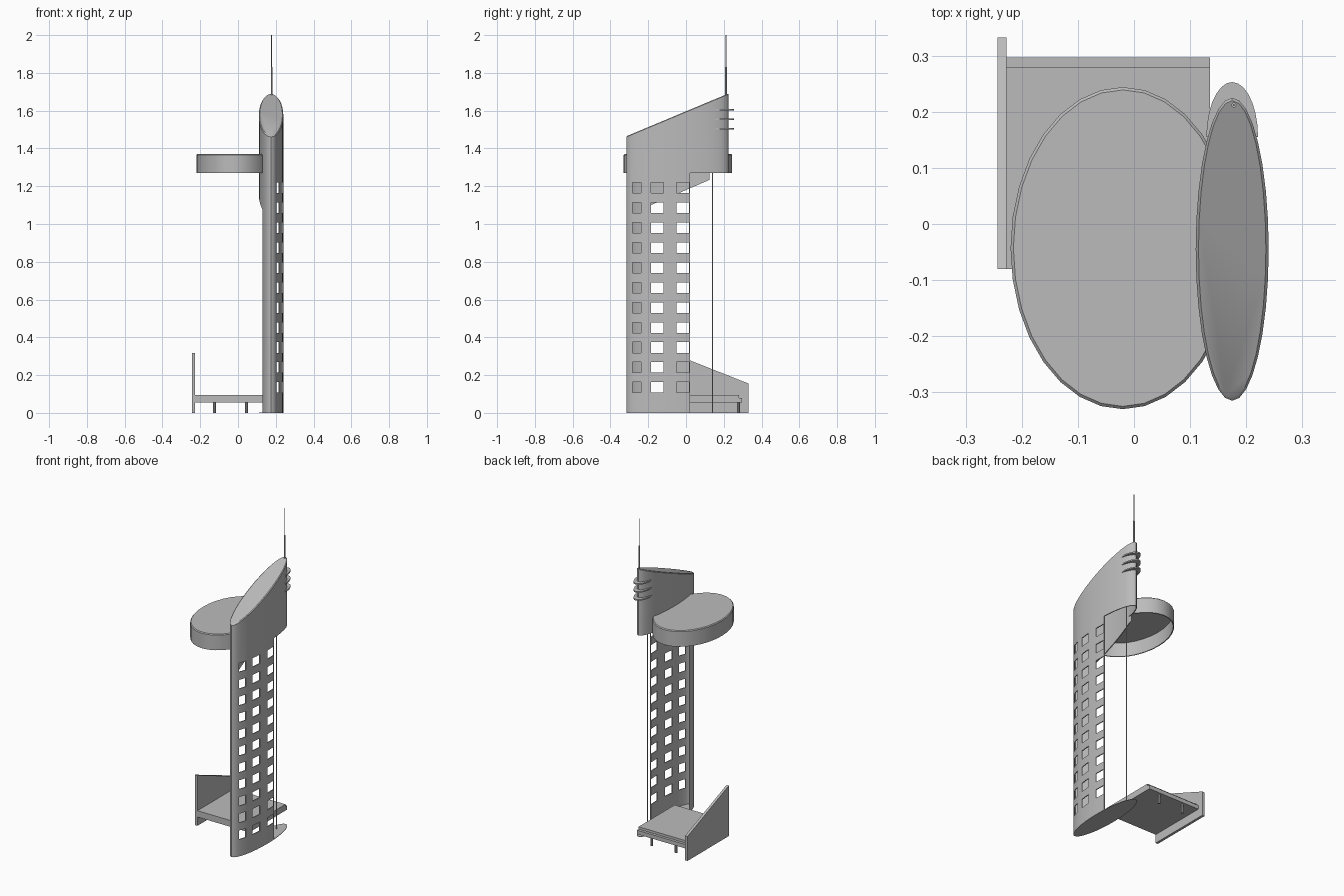
import bpy, bmesh, math
from mathutils import Vector

old = bpy.data.objects.get("Cube")
if old:
    bpy.data.objects.remove(old, do_unlink=True)

grey = bpy.data.materials.new("concrete grey")
grey.use_nodes = True
colour = (0.5, 0.5, 0.5, 1)
grey.diffuse_color = colour
grey.node_tree.nodes["Principled BSDF"].inputs["Base Color"].default_value = colour

TOWER = (0.175, -0.045, 0.065, 0.27)   # centre x, y and radii
POD = (-0.02, -0.043, 0.2, 0.287)
WALL = 0.006


def roof_z(y):
    return 1.465 + 0.418 * (y + 0.315)


def ellipse(shape, inset=0, n=32):
    cx, cy, a, b = shape
    return [(cx + (a - inset) * math.cos(2 * math.pi * i / n),
             cy + (b - inset) * math.sin(2 * math.pi * i / n)) for i in range(n)]


def finish(name, bm):
    bmesh.ops.recalc_face_normals(bm, faces=bm.faces)
    mesh = bpy.data.meshes.new(name)
    bm.to_mesh(mesh)
    bm.free()
    mesh.materials.append(grey)
    ob = bpy.data.objects.new(name, mesh)
    bpy.context.collection.objects.link(ob)
    return ob


def loft(name, rings, closed=False):
    """Skin rings of points; cap the ends, or join last to first if closed."""
    bm = bmesh.new()
    vs = [[bm.verts.new(p) for p in ring] for ring in rings]
    pairs = list(zip(vs, vs[1:]))
    if closed:
        pairs.append((vs[-1], vs[0]))
    else:
        bm.faces.new(vs[0])
        bm.faces.new(vs[-1])
    for lo, hi in pairs:
        n = len(lo)
        for i in range(n):
            j = (i + 1) % n
            bm.faces.new((lo[i], lo[j], hi[j], hi[i]))
    return finish(name, bm)


def level(pts, z):
    return [(x, y, z) for x, y in pts]


def slab_x(name, profile, x0, x1):
    """Extrude a (y, z) profile along x."""
    return loft(name, [[(x, y, z) for y, z in profile] for x in (x0, x1)])


def boxes(name, spans):
    bm = bmesh.new()
    for lo, hi in spans:
        lo, hi = Vector(lo), Vector(hi)
        made = bmesh.ops.create_cube(bm, size=1)["verts"]
        for v in made:
            v.co = (lo + hi) / 2 + v.co * (hi - lo)
    return finish(name, bm)


def rod(name, x, y, z0, z1, r):
    return loft(name, [level(ellipse((x, y, r, r), n=10), z) for z in (z0, z1)])


def cut(ob, cutter):
    mod = ob.modifiers.new("cut", "BOOLEAN")
    mod.operation = "DIFFERENCE"
    mod.solver = "EXACT"
    mod.object = cutter
    bpy.context.view_layer.objects.active = ob
    bpy.ops.object.modifier_apply(modifier=mod.name)
    bpy.data.objects.remove(cutter, do_unlink=True)


def smooth(ob, angle=30):
    bpy.ops.object.select_all(action="DESELECT")
    ob.select_set(True)
    bpy.context.view_layer.objects.active = ob
    bpy.ops.object.shade_smooth_by_angle(angle=math.radians(angle))


# Hollow tower shell with a sloping top
outer, inner = ellipse(TOWER), ellipse(TOWER, WALL)
slope = lambda pts, drop: [(x, y, roof_z(y) - drop) for x, y in pts]
shell = loft("tower_shell", [level(outer, 0), slope(outer, 0.006),
                             slope(inner, 0.006), level(inner, 0)], closed=True)

# Open the inner side below a slanted line, and the rear below the head
open_z = lambda y: 1.18 + 0.43 * y
cut(shell, slab_x("side_cutter", [(-0.4, -0.1), (0.4, -0.1), (0.4, open_z(0.4)),
                                  (-0.4, open_z(-0.4))], 0, 0.13))
cut(shell, boxes("rear_cutter", [((0.125, 0.02, -0.1), (0.3, 0.4, 1.27))]))

# Window grid through the outer wall
columns = [(-0.283, -0.237), (-0.185, -0.12), (-0.05, 0.015)]
windows = []
for row in range(11):
    z = 0.135 + 0.1056 * row
    for y0, y1 in columns:
        windows.append(((0.18, y0, z - 0.028), (0.3, y1, z + 0.028)))
cut(shell, boxes("window_cutter", windows))
smooth(shell)

# Sloping roof with a chamfered rim, and the floor of the tower
smooth(loft("tower_roof", [slope(outer, 0.014), slope(outer, 0.004),
                           slope(ellipse(TOWER, 0.005), 0)]))
smooth(loft("tower_floor", [level(outer, 0), level(outer, 0.003)]))

# Side pod: a shallow drum open underneath, notched around the tower
rim, lining = ellipse(POD), ellipse(POD, WALL)
pod = loft("side_pod", [level(lining, 1.358), level(lining, 1.27), level(rim, 1.27),
                        level(rim, 1.365), level(ellipse(POD, 0.005), 1.37)])
cut(pod, loft("notch_cutter", [level(ellipse(TOWER, 0.002), z) for z in (1.2, 1.45)]))
smooth(pod)

# Louvres around the rear of the head
louvre = [(0.175 + 0.046 * math.cos(math.pi * i / 14),
           0.155 + 0.098 * math.sin(math.pi * i / 14)) for i in range(15)]
for i in range(3):
    z = 1.505 + 0.05 * i
    smooth(loft(f"louvre_{i + 1}", [level(louvre, z - 0.004), level(louvre, z + 0.004)]))

# Mast and hanging cable
smooth(rod("mast_base", 0.178, 0.212, 1.66, 1.83, 0.0045))
smooth(rod("mast_tip", 0.178, 0.212, 1.83, 2.0, 0.002))
smooth(rod("cable", 0.172, 0.14, 0, 1.3, 0.003))

# Entrance platform with a step, legs and a sloping side wall
slab_x("platform", [(-0.08, 0.055), (0.297, 0.055), (0.297, 0.08), (0.28, 0.08),
                    (0.28, 0.095), (-0.08, 0.095)], -0.227, 0.135)
for side, x in (("right", -0.125), ("left", 0.045)):
    smooth(rod(f"platform_leg_{side}", x, 0.277, 0, 0.06, 0.008))
slab_x("platform_side_wall", [(-0.08, 0), (0.332, 0), (0.332, 0.155), (-0.08, 0.318)],
       -0.243, -0.227)
